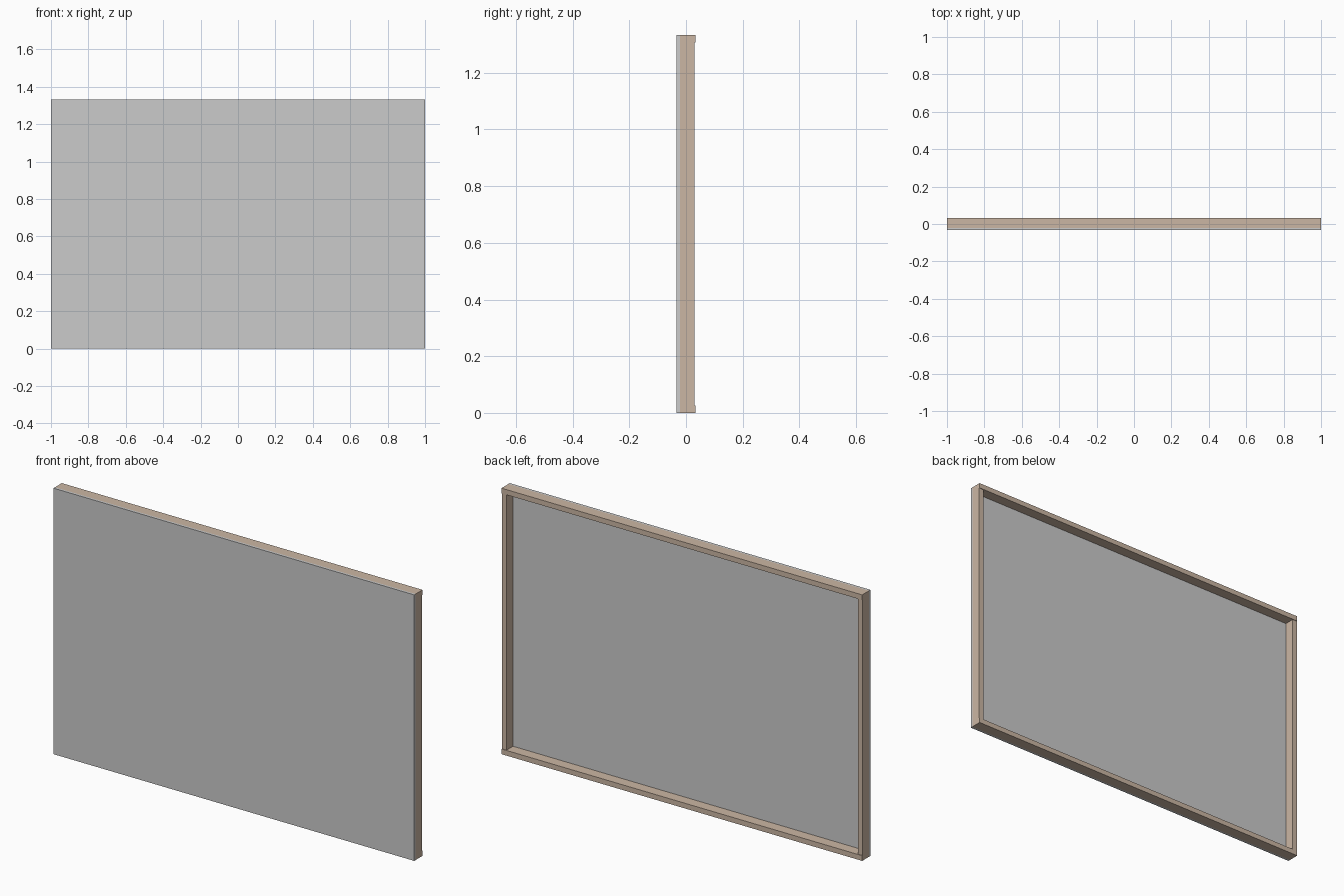
import bpy

if "Cube" in bpy.data.objects:
    bpy.data.objects.remove(bpy.data.objects["Cube"])

W, H = 2.0, 1.333          # overall width and height
FRONT, BACK = -0.033, 0.033
SEAM = -0.021              # where the panel meets the frame
BAR = 0.026                # frame bar width

wood = bpy.data.materials.new("wood")
wood.diffuse_color = (0.60, 0.47, 0.37, 1)
wood.use_nodes = True
wood.node_tree.nodes["Principled BSDF"].inputs["Base Color"].default_value = wood.diffuse_color


def box(name, x, y, z, mat=None):
    """Box from (min, max) ranges on each axis."""
    bpy.ops.mesh.primitive_cube_add(size=1, location=[sum(r) / 2 for r in (x, y, z)])
    ob = bpy.context.object
    ob.name = name
    ob.scale = [r[1] - r[0] for r in (x, y, z)]
    bpy.ops.object.transform_apply(location=False, rotation=False, scale=True)
    if mat:
        ob.data.materials.append(mat)
    return ob


# Flat front panel
box("front_panel", (-W / 2, W / 2), (FRONT, SEAM), (0, H))

# Full-width horizontal rails at the bottom and top of the back
for name, z in (("bottom_rail", 0), ("top_rail", H - BAR)):
    box(name, (-W / 2, W / 2), (SEAM, BACK), (z, z + BAR), wood)

# Side stiles fitted between the rails, set slightly in from the back face
for name, x in (("left_stile", -W / 2), ("right_stile", W / 2 - BAR)):
    box(name, (x, x + BAR), (SEAM, BACK - 0.003), (BAR, H - BAR), wood)
